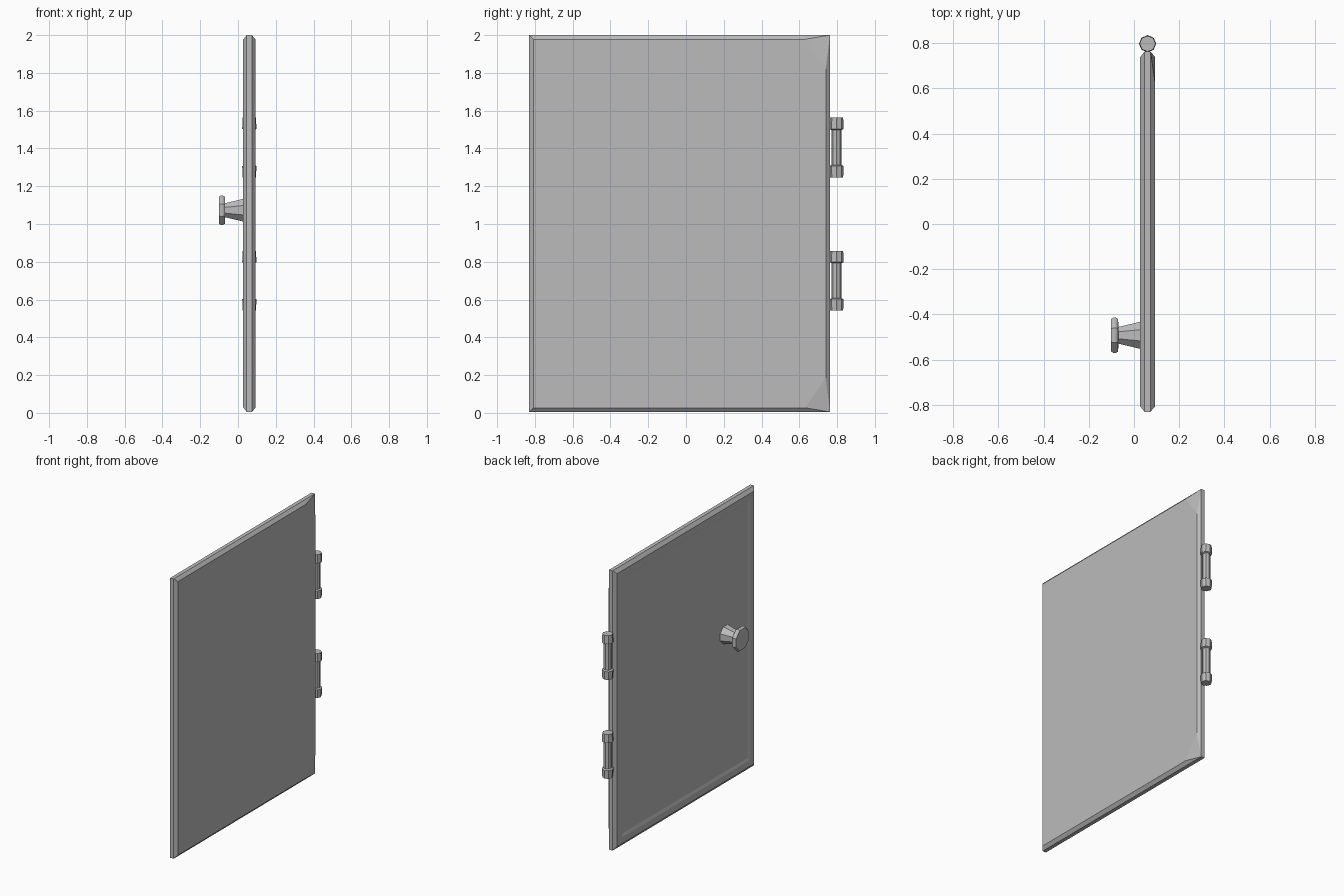
import bpy, bmesh
from math import pi
from mathutils import Matrix, Vector

if "Cube" in bpy.data.objects:
    bpy.data.objects.remove(bpy.data.objects["Cube"])

GREY = (0.5, 0.5, 0.5, 1)
grey = bpy.data.materials.new("plain_grey")
grey.use_nodes = True
grey.diffuse_color = GREY
grey.node_tree.nodes["Principled BSDF"].inputs["Base Color"].default_value = GREY


def finish(name, bm):
    bmesh.ops.recalc_face_normals(bm, faces=bm.faces)
    mesh = bpy.data.meshes.new(name)
    bm.to_mesh(mesh)
    bm.free()
    mesh.materials.append(grey)
    obj = bpy.data.objects.new(name, mesh)
    bpy.context.collection.objects.link(obj)
    return obj


def skin(bm, rings):
    """Bridge equal rings of points and cap both ends."""
    loops = [[bm.verts.new(p) for p in ring] for ring in rings]
    n = len(loops[0])
    for a, b in zip(loops, loops[1:]):
        for i in range(n):
            j = (i + 1) % n
            bm.faces.new((a[i], a[j], b[j], b[i]))
    bm.faces.new(loops[0])
    bm.faces.new(loops[-1])


def lathe(name, profile, matrix, sides=8, turn=0.0):
    """Faceted turned part: profile is (radius, height) along local z."""
    bm = bmesh.new()
    rings = []
    for radius, height in profile:
        ring = []
        for i in range(sides):
            spin = Matrix.Rotation(turn + 2 * pi * i / sides, 4, 'Z')
            ring.append(matrix @ (spin @ Vector((radius, 0, height))))
        rings.append(ring)
    skin(bm, rings)
    return finish(name, bm)


# Door slab: bevelled edge, shallow sunken panel on the knob side
Y0, Y1, Z0, Z1 = -0.83, 0.762, 0.005, 2.0


def frame(x, m):
    return [(x, Y0 + m, Z0 + m), (x, Y1 - m, Z0 + m),
            (x, Y1 - m, Z1 - m), (x, Y0 + m, Z1 - m)]


bm = bmesh.new()
skin(bm, [frame(*s) for s in (
    (0.033, 0.09), (0.027, 0.07), (0.027, 0.025), (0.046, 0.0),
    (0.073, 0.0), (0.092, 0.022))])

# Shaved corners beside the hinges
for z, s in ((Z1, -1), (Z0, 1)):
    corner = Vector((0.073, Y1, z))
    a = Vector((0.092, 0.63, z + s * 0.022))
    b = Vector((0.092, Y1 - 0.022, z + s * 0.18))
    normal = (a - corner).cross(b - corner).normalized()
    if normal.x < 0:
        normal.negate()
    cut = bmesh.ops.bisect_plane(
        bm, geom=bm.verts[:] + bm.edges[:] + bm.faces[:], dist=1e-5,
        plane_co=corner, plane_no=normal, clear_outer=True)
    bmesh.ops.holes_fill(bm, edges=[e for e in bm.edges if e.is_boundary])
finish("door_panel", bm)

# Hinges: slim barrel between two wider end caps
CAP, PIN, H, LIP = 0.038, 0.026, 0.158, 0.06
for name, z in (("upper_hinge", 1.405), ("lower_hinge", 0.7)):
    lathe(name, [(CAP - 0.003, -H), (CAP, -H + LIP), (PIN, -H + LIP + 0.005),
                 (PIN, H - LIP - 0.005), (CAP, H - LIP), (CAP - 0.003, H)],
          Matrix.Translation((0.06, 0.797, z)))

# Knob: tapered stem with a faceted disc
lathe("knob", [(0.067, 0), (0.04, 0.105), (0.078, 0.106), (0.085, 0.118),
               (0.085, 0.126), (0.078, 0.137)],
      Matrix.Translation((0.036, -0.492, 1.073)) @ Matrix.Rotation(-pi / 2, 4, 'Y'),
      turn=pi / 8)
